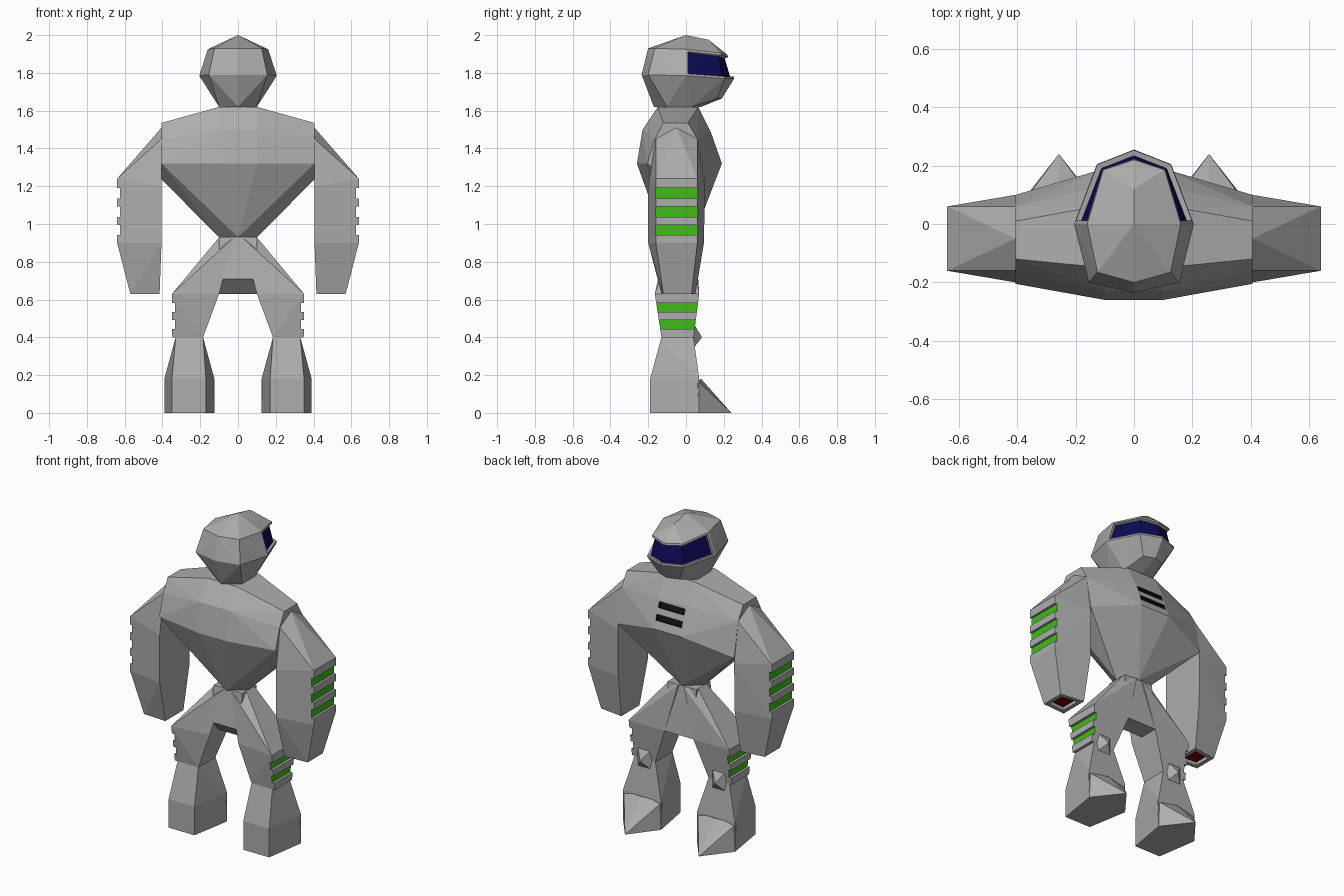
import bpy, bmesh, math
from mathutils import Matrix, Vector

if "Cube" in bpy.data.objects:
    bpy.data.objects.remove(bpy.data.objects["Cube"])


def material(name, rgb):
    m = bpy.data.materials.new(name)
    m.diffuse_color = (*rgb, 1)
    m.use_nodes = True
    m.node_tree.nodes["Principled BSDF"].inputs["Base Color"].default_value = m.diffuse_color
    return m


GREY = material("grey", (0.42, 0.42, 0.42))
GREEN = material("green", (0.05, 0.50, 0.01))
BLUE = material("dark_blue", (0.004, 0.003, 0.09))
RED = material("dark_red", (0.16, 0.0, 0.0))
BLACK = material("black", (0.006, 0.006, 0.006))


def make_object(name, bm, mats=(GREY,)):
    mesh = bpy.data.meshes.new(name)
    bm.to_mesh(mesh)
    bm.free()
    ob = bpy.data.objects.new(name, mesh)
    bpy.context.collection.objects.link(ob)
    for m in mats:
        mesh.materials.append(m)
    return ob


def hull(points, mirror=False, side=1):
    """Faceted convex solid around a few corner points."""
    pts = {(side * x, y, z) for x, y, z in points}
    if mirror:
        pts |= {(-x, y, z) for x, y, z in pts}
    bm = bmesh.new()
    for p in sorted(pts):
        bm.verts.new(p)
    bmesh.ops.convex_hull(bm, input=bm.verts[:])
    bmesh.ops.delete(bm, geom=[v for v in bm.verts if not v.link_faces], context='VERTS')
    bmesh.ops.dissolve_limit(bm, angle_limit=math.radians(1.5),
                             verts=bm.verts[:], edges=bm.edges[:])
    bmesh.ops.recalc_face_normals(bm, faces=bm.faces[:])
    return bm


def sink(bm, test, rim, depth):
    """Frame the chosen faces with a rim, push them in and colour them."""
    faces = [f for f in bm.faces if test(f)]
    for t, d in ((rim, 0), (0.001, -depth)):
        bmesh.ops.inset_region(bm, faces=faces, thickness=t, depth=d, use_even_offset=True)
    for f in faces:
        f.material_index = 1


def cut_boxes(ob, boxes, test, tilt=0):
    """Cut box slots (centre, size) and colour the faces chosen by test."""
    bm = bmesh.new()
    for c, size in boxes:
        bmesh.ops.create_cube(bm, size=1, matrix=Matrix.Translation(c)
                              @ Matrix.Rotation(tilt, 4, 'X')
                              @ Matrix.Diagonal((*size, 1)))
    cutter = make_object("slot_cutter", bm)
    cutter.hide_render = True
    mod = ob.modifiers.new("slots", 'BOOLEAN')
    mod.operation = 'DIFFERENCE'
    mod.solver = 'EXACT'
    mod.object = cutter
    bpy.context.view_layer.objects.active = ob
    bpy.ops.object.modifier_apply(modifier=mod.name)
    bpy.data.objects.remove(cutter)
    for p in ob.data.polygons:
        p.material_index = 1 if test(p) else 0


# Head with sunken visor
bm = hull([
    (0, 0, 2.0), (0, 0.12, 1.975), (0, -0.2, 1.93), (0.125, -0.165, 1.93),
    (0.16, 0, 1.925), (0.105, 0.185, 1.905), (0, 0.22, 1.895),
    (0, -0.235, 1.79), (0.155, -0.2, 1.79), (0.205, 0, 1.785),
    (0.127, 0.205, 1.77), (0, 0.255, 1.77),
    (0, 0.19, 1.665), (0.07, 0.165, 1.665),
    (0.1, 0.03, 1.62), (0.1, -0.1, 1.62), (0, -0.17, 1.62), (0, 0.08, 1.62),
], mirror=True)
sink(bm, lambda f: f.calc_center_median().y > 0.03 and abs(f.normal.z) < 0.45
     and f.calc_center_median().z > 1.785, 0.012, 0.018)
make_object("head", bm, (GREY, BLUE))

# Torso with two chest vents
bm = hull([
    (0.1, -0.15, 1.62), (0.1, 0.065, 1.62),
    (0.405, -0.12, 1.535), (0.405, 0.01, 1.535),
    (0.1, -0.23, 1.5), (0.405, -0.165, 1.45), (0.1, 0.13, 1.49), (0.405, 0.06, 1.45),
    (0.1, -0.26, 1.32), (0.405, -0.205, 1.32),
    (0.1, 0.19, 1.32), (0.405, 0.1, 1.236), (0.405, -0.1, 1.236),
    (0, -0.12, 0.93), (0.1, -0.04, 0.93), (0, 0.04, 0.93),
], mirror=True)
torso = make_object("torso", bm, (GREY, BLACK))
SLOPE = 0.06 / 0.17


def chest_depth(c):
    return c.y - 0.19 + SLOPE * (c.z - 1.32)


vents = [(Vector((0, 0.19 - SLOPE * (z - 1.32), z)), (0.18, 0.05, 0.036)) for z in (1.455, 1.385)]
cut_boxes(torso, vents, lambda p: abs(p.center.x) < 0.095 and p.center.y > 0.08
          and 1.34 < p.center.z < 1.5 and chest_depth(p.center) < -0.006,
          tilt=math.atan(SLOPE))

# Pelvis block
make_object("pelvis", hull([
    (0.1, -0.1, 0.93), (0.1, 0.04, 0.93), (0.1, -0.13, 0.71),
    (0.1, -0.05, 0.63), (0.1, 0.07, 0.63),
], mirror=True))

for side, label in ((1, "right"), (-1, "left")):

    def groove(ob, zs, floor, height):
        boxes = [(Vector((side * (floor + 0.05), -0.05, z)), (0.1, 0.6, height)) for z in zs]
        cut_boxes(ob, boxes, lambda p: abs(side * p.center.x - floor) < 0.003
                  and side * p.normal.x > 0.95)

    # Arm, with a red opening under the hand
    bm = hull([
        (0.405, -0.05, 1.51), (0.405, -0.16, 1.45), (0.405, 0.06, 1.45),
        (0.405, -0.2, 1.2), (0.405, 0.1, 1.2),
        (0.64, -0.16, 1.24), (0.64, 0.06, 1.24), (0.64, -0.16, 0.9), (0.64, 0.06, 0.9),
        (0.405, -0.2, 0.9), (0.405, 0.095, 0.9),
        (0.57, -0.12, 0.63), (0.57, 0.03, 0.63), (0.415, -0.13, 0.63), (0.415, 0.05, 0.63),
    ], side=side)
    arm = make_object("arm_" + label, bm, (GREY, GREEN))
    groove(arm, (1.163, 1.065, 0.968), 0.625, 0.054)
    arm.data.materials.append(RED)
    bm = bmesh.new()
    bm.from_mesh(arm.data)
    sink(bm, lambda f: f.normal.z < -0.99 and f.calc_center_median().z < 0.64, 0.025, 0.02)
    for f in bm.faces:
        if f.material_index == 1 and f.calc_center_median().z < 0.7:
            f.material_index = 2
    bm.to_mesh(arm.data)
    bm.free()

    # Thigh from waist to knee
    bm = hull([
        (0.02, -0.1, 0.93), (0.1, -0.06, 0.93), (0.1, 0.02, 0.93), (0.02, 0.05, 0.93),
        (0.1, -0.14, 0.63), (0.1, 0.07, 0.63), (0.35, -0.165, 0.63), (0.35, 0.07, 0.63),
        (0.185, -0.13, 0.4), (0.185, 0.04, 0.4), (0.348, -0.13, 0.4), (0.348, 0.04, 0.4),
    ], side=side)
    thigh = make_object("thigh_" + label, bm, (GREY, GREEN))
    groove(thigh, (0.557, 0.468), 0.333, 0.048)

    # Knee guard
    make_object("knee_" + label, hull([
        (0.2, 0.03, 0.49), (0.32, 0.03, 0.49), (0.26, 0.085, 0.4),
        (0.2, 0.03, 0.33), (0.32, 0.03, 0.33), (0.26, -0.02, 0.4),
    ], side=side))

    # Shin and foot block
    make_object("shin_" + label, hull([
        (0.185, -0.13, 0.4), (0.33, -0.13, 0.4), (0.185, 0.04, 0.4), (0.33, 0.04, 0.4),
        *[(x, y, z) for z in (0, 0.18)
          for x, y in ((0.17, -0.19), (0.35, -0.19), (0.125, 0.07), (0.39, 0.07))],
    ], side=side))

    # Pointed toe
    make_object("toe_" + label, hull([
        (0.125, 0.07, 0), (0.39, 0.07, 0), (0.257, 0.24, 0),
        (0.257, 0.08, 0.18), (0.125, 0.06, 0.17), (0.39, 0.06, 0.17),
    ], side=side))
